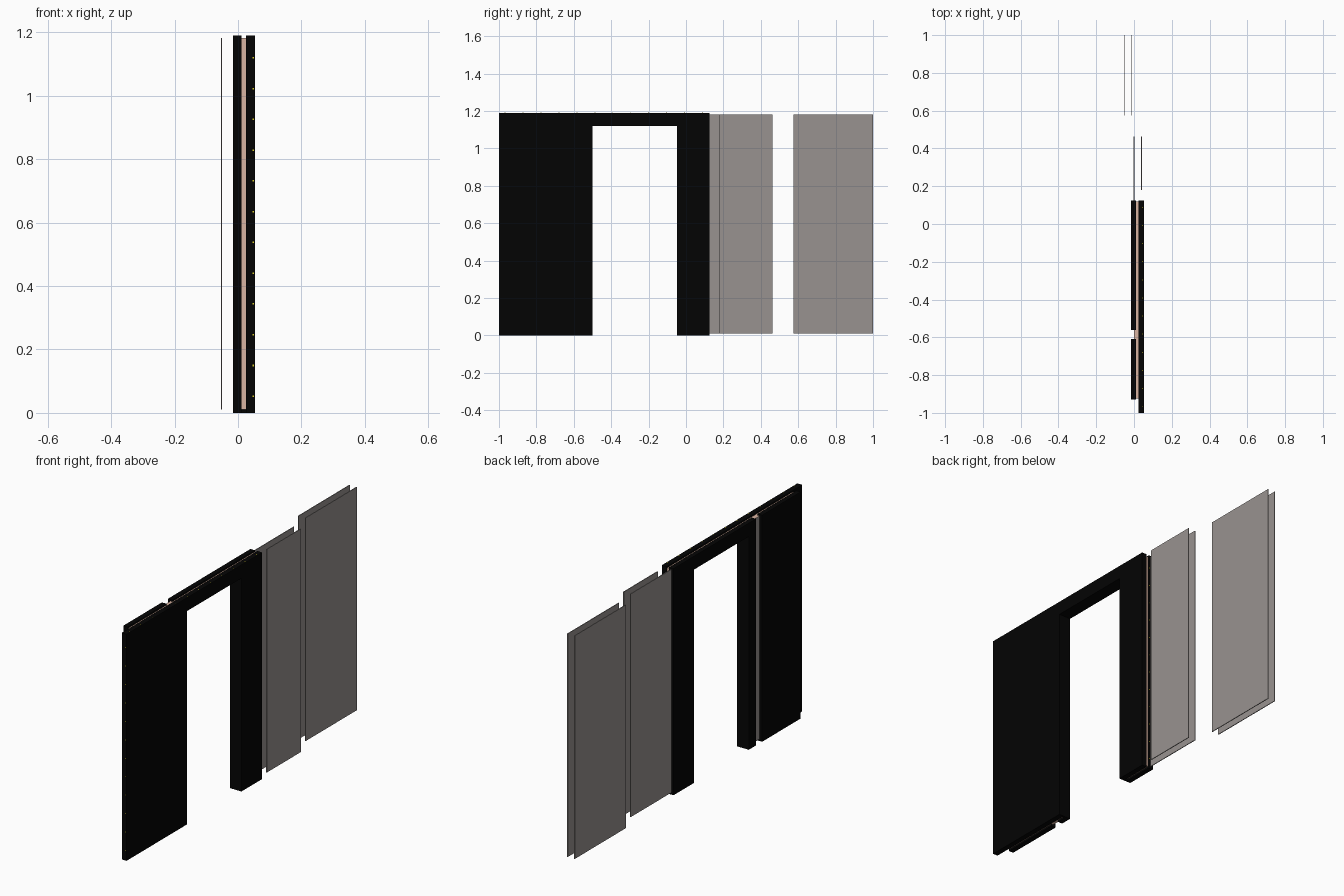
import bpy

if "Cube" in bpy.data.objects:
    bpy.data.objects.remove(bpy.data.objects["Cube"])


def material(name, rgb):
    m = bpy.data.materials.new(name)
    m.diffuse_color = (*rgb, 1)
    m.use_nodes = True
    m.node_tree.nodes["Principled BSDF"].inputs["Base Color"].default_value = m.diffuse_color
    return m


BLACK = material("black_cladding", (0.0012, 0.0012, 0.0012))
GREY = material("grey_panel", (0.315, 0.29, 0.28))
TAN = material("tan_core_edge", (0.70, 0.46, 0.36))
YELLOW = material("yellow_fleck", (0.75, 0.65, 0.02))


def slab(name, x0, x1, outline, mat, edge_mat=None):
    """Extrude a (y, z) outline from x0 to x1; edges may differ in colour."""
    n = len(outline)
    verts = [(x, y, z) for x in (x0, x1) for y, z in outline]
    faces = [tuple(range(n - 1, -1, -1)), tuple(range(n, 2 * n))]
    faces += [(i, (i + 1) % n, n + (i + 1) % n, n + i) for i in range(n)]
    me = bpy.data.meshes.new(name)
    me.from_pydata(verts, [], faces)
    me.materials.append(mat)
    if edge_mat:
        me.materials.append(edge_mat)
        for p in me.polygons:
            p.material_index = int(abs(p.normal.x) < 0.5)
    ob = bpy.data.objects.new(name, me)
    bpy.context.collection.objects.link(ob)
    return ob


def rect(y0, y1, z0, z1):
    return [(y0, z0), (y1, z0), (y1, z1), (y0, z1)]


def doorway(y0, y1, z0, z1, gap=0.0):
    """Wall outline with the door opening, grown by gap."""
    a, b, h = -0.50 - gap, -0.047 + gap, 1.12 + gap
    return [(y0, z0), (a, z0), (a, h), (b, h), (b, z0), (y1, z0), (y1, z1), (y0, z1)]


# Two wall skins, with a narrow joint in the one at -x
slab("outer_skin", 0.025, 0.053, doorway(-1.0, 0.125, 0, 1.19), BLACK)
slab("inner_skin_door_side", -0.015, 0.011, doorway(-0.56, 0.125, 0, 1.19), BLACK)
slab("inner_skin_end", -0.015, 0.011, rect(-0.93, -0.61, 0, 1.19), BLACK)

# Core between the skins: grey faces seen in the joint, tan edges
slab("wall_core", 0.0, 0.026, doorway(-0.925, 0.12, 0.01, 1.182, 0.01), GREY, TAN)

# Lining of the door opening
slab("jamb_left", 0.011, 0.025, rect(-0.51, -0.50, 0, 1.13), BLACK)
slab("jamb_right", 0.011, 0.025, rect(-0.047, -0.037, 0, 1.13), BLACK)
slab("door_head", 0.011, 0.025, rect(-0.50, -0.047, 1.12, 1.13), BLACK)

# Small yellow flecks along the skin's end edges and top edge
for i in range(12):
    z = 0.05 + 0.097 * i
    slab(f"end_fleck_{i}", 0.046, 0.050, rect(-1.0005, -0.999, z, z + 0.005), YELLOW)
    slab(f"inner_end_fleck_{i}", 0.003, 0.006, rect(0.124, 0.1255, z, z + 0.005), YELLOW)
    y = -0.97 + 0.096 * i
    slab(f"top_fleck_{i}", 0.044, 0.048, rect(y, y + 0.005, 1.189, 1.1905), YELLOW)

# Freestanding thin panels in two pairs
for name, x, y0, y1 in (("near_panel_inner", 0.0, 0.12, 0.462),
                        ("near_panel_outer", 0.040, 0.18, 0.462),
                        ("far_panel_inner", -0.012, 0.575, 1.0),
                        ("far_panel_outer", -0.052, 0.575, 1.0)):
    slab(name, x - 0.002, x + 0.002, rect(y0, y1, 0.01, 1.182), GREY)
